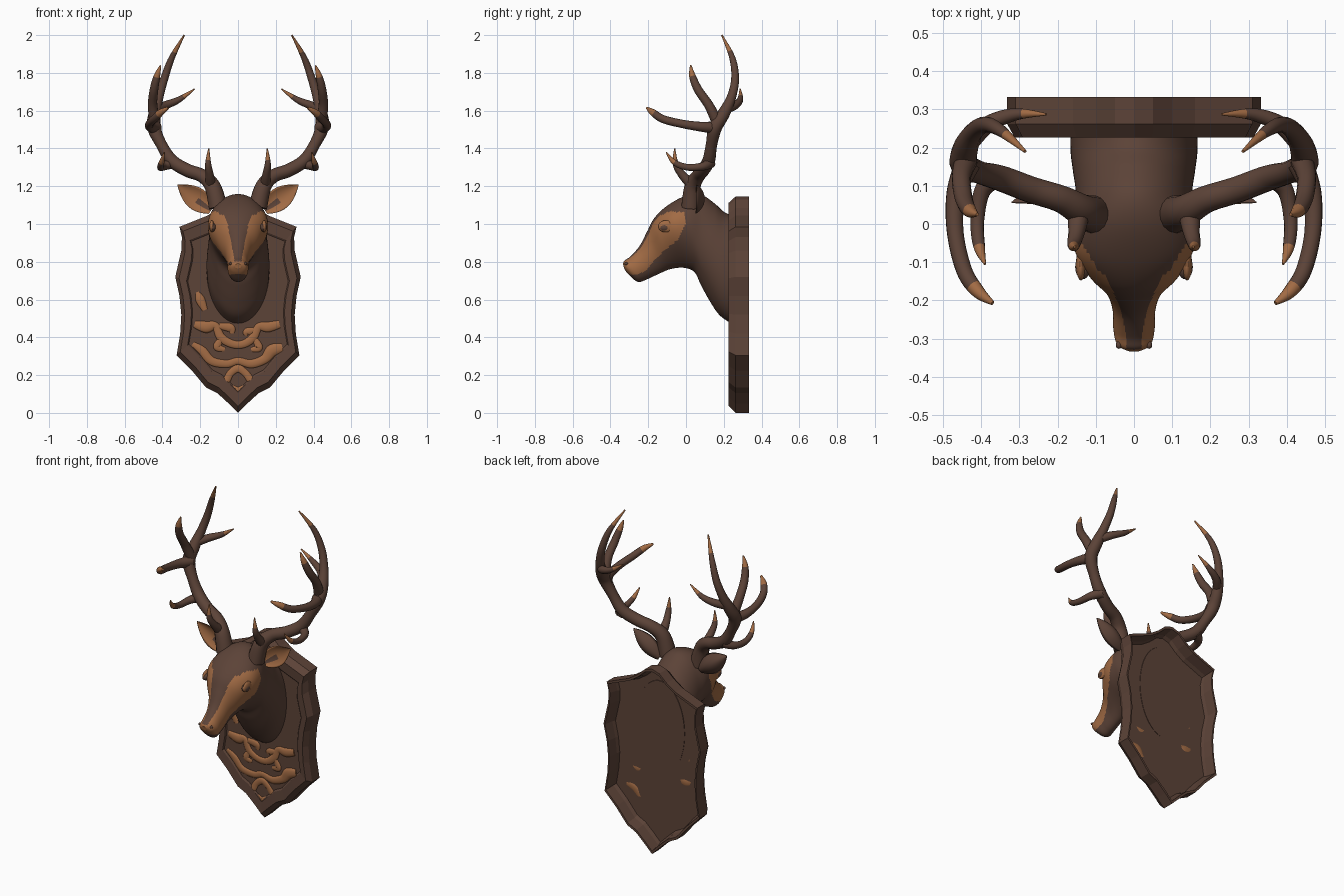
import bpy, bmesh, math
from mathutils import Vector


def material(name, rgb):
    m = bpy.data.materials.new(name)
    m.diffuse_color = (*rgb, 1)
    return m


DARK = material("dark brown", (0.107, 0.056, 0.039))
TAN = material("light tan brown", (0.36, 0.147, 0.058))


def spline(pts, n):
    """Catmull-Rom through tuples of any length, n steps per span."""
    p = [pts[0]] + list(pts) + [pts[-1]]
    out = []
    for i in range(1, len(p) - 2):
        for s in range(n):
            t = s / n
            out.append([0.5 * (2 * b + (c - a) * t + (2 * a - 5 * b + 4 * c - d) * t * t
                               + (3 * b - a - 3 * c + d) * t ** 3)
                        for a, b, c, d in zip(p[i - 1], p[i], p[i + 1], p[i + 2])])
    out.append(list(pts[-1]))
    return out


def loft(name, rings, rule=None, smooth=True, mirror=False):
    """Skin closed rings; rule(ring, segment, centre) gives the material index."""
    bm = bmesh.new()
    vs = [[bm.verts.new(p) for p in r] for r in rings]
    n = len(rings[0])
    for i in range(len(vs) - 1):
        for j in range(n):
            k = (j + 1) % n
            f = bm.faces.new((vs[i][j], vs[i][k], vs[i + 1][k], vs[i + 1][j]))
            if rule:
                f.material_index = rule(i, j, f.calc_center_median())
    for i in (0, -1):
        f = bm.faces.new(vs[i])
        if rule:
            f.material_index = rule(len(vs) - 1 if i else 0, 0, f.calc_center_median())
    bmesh.ops.recalc_face_normals(bm, faces=bm.faces)
    me = bpy.data.meshes.new(name)
    bm.to_mesh(me)
    bm.free()
    me.materials.append(DARK)
    me.materials.append(TAN)
    for f in me.polygons:
        f.use_smooth = smooth and len(f.vertices) == 4
    ob = bpy.data.objects.new(name, me)
    bpy.context.collection.objects.link(ob)
    if mirror:
        m = ob.modifiers.new("mirror", "MIRROR")
        m.use_mirror_merge = False
    return ob


def tube(name, pts, tip=1.0, flat=None, mirror=True, seg=14):
    """Tapered tube along (x, y, z, radius); the part beyond tip is tan."""
    path = spline(pts, 8)
    pos = [Vector(p[:3]) for p in path]
    rings, last, side = [], None, None
    for i, p in enumerate(pos):
        d = (pos[min(i + 1, len(pos) - 1)] - pos[max(i - 1, 0)]).normalized()
        if side is None:
            side = d.orthogonal().normalized()
        else:
            side = (last.rotation_difference(d) @ side).normalized()
        last = d
        up = d.cross(side)
        ring = []
        for j in range(seg):
            a = 2 * math.pi * j / seg
            v = (side * math.cos(a) + up * math.sin(a)) * max(path[i][3], 0.002)
            if flat:
                v.y *= flat
            ring.append(p + v)
        rings.append(ring)
    return loft(name, rings, lambda i, j, c: int(i >= tip * (len(pos) - 1)), mirror=mirror)


# Plaque: shield outline, chamfered rim, thin panel, open hollow back
half = [(0, 1.145), (0.05, 1.13), (0.10, 1.085), (0.16, 1.045), (0.31, 0.985), (0.297, 0.93),
        (0.30, 0.86), (0.332, 0.72), (0.31, 0.62), (0.30, 0.52), (0.306, 0.42), (0.325, 0.305),
        (0.245, 0.225), (0.17, 0.135), (0.11, 0.105), (0.05, 0.05), (0, 0.0)]
outline = half + [(-x, z) for x, z in half[-2:0:-1]]


def shield(s, y):
    return [(x * s, y, 0.6 + (z - 0.6) * s) for x, z in outline]


loft("plaque", [shield(0.93, 0.249), shield(0.95, 0.27), shield(0.97, 0.333), shield(1, 0.333),
                shield(1, 0.262), shield(0.94, 0.226), shield(0.82, 0.23), shield(0.80, 0.237)],
     smooth=False)

# Carved scroll ornament on the lower panel
Y = 0.239
scrolls = [
    [(-0.23, 0.47, .02), (-0.17, 0.455, .032), (-0.12, 0.46, .022), (-0.09, 0.40, .024), (-0.03, 0.365, .022),
     (0.03, 0.365, .022), (0.08, 0.40, .024), (0.11, 0.455, .022), (0.16, 0.455, .028), (0.22, 0.47, .022)],
    [(-0.24, 0.365, .014), (-0.19, 0.33, .024), (-0.14, 0.275, .024), (-0.06, 0.26, .022), (0, 0.275, .02),
     (0.07, 0.26, .024), (0.14, 0.285, .026), (0.18, 0.33, .034), (0.235, 0.345, .026)],
    [(-0.18, 0.205, .012), (-0.12, 0.19, .022), (-0.07, 0.165, .022), (-0.04, 0.21, .02), (0, 0.235, .022),
     (0.04, 0.21, .02), (0.08, 0.165, .022), (0.13, 0.19, .02)],
    [(-0.10, 0.46, .018), (-0.04, 0.45, .024), (-0.03, 0.42, .012)],
    [(0.11, 0.44, .014), (0.05, 0.43, .022), (0.04, 0.41, .01)],
    [(0.09, 0.39, .016), (0.11, 0.345, .022), (0.07, 0.335, .012)],
    [(-0.09, 0.39, .016), (-0.11, 0.35, .022), (-0.07, 0.335, .012)],
    [(-0.215, 0.64, .01), (-0.20, 0.60, .026), (-0.175, 0.545, .016)],
    [(-0.03, 0.14, .01), (0, 0.12, .018), (0.03, 0.14, .01)],
]
for s in scrolls:
    tube("scroll_ornament", [(x, Y, z, r) for x, z, r in s], tip=0, flat=0.4, mirror=False, seg=10)

# Head and neck: sections as top y, top z, bottom y, bottom z, half width, top heaviness
sections = [
    (-0.334, 0.790, -0.328, 0.765, 0.018, 0), (-0.324, 0.808, -0.306, 0.735, 0.044, 0),
    (-0.295, 0.828, -0.255, 0.694, 0.054, 0), (-0.245, 0.885, -0.205, 0.708, 0.056, 0),
    (-0.205, 0.962, -0.140, 0.738, 0.072, 0.15), (-0.165, 1.035, -0.080, 0.762, 0.112, 0.3),
    (-0.095, 1.100, -0.010, 0.768, 0.148, 0.35), (0.0, 1.150, 0.045, 0.745, 0.155, 0.2),
    (0.08, 1.155, 0.08, 0.675, 0.152, 0.05), (0.15, 1.11, 0.13, 0.585, 0.160, 0),
    (0.20, 1.065, 0.18, 0.515, 0.166, 0), (0.252, 1.04, 0.252, 0.465, 0.166, 0)]
SEG = 96
rings = []
for ty, tz, by, bz, w, k in spline(sections, 9):
    ring = []
    for j in range(SEG):
        a = 2 * math.pi * j / SEG
        s, c = math.sin(a), math.cos(a)
        ring.append((w * c * (1 + k * s), (ty + by) / 2 + (ty - by) / 2 * s,
                     (tz + bz) / 2 + (tz - bz) / 2 * s))
    rings.append(ring)

# Face patch seen from the side: around the eye and down to the nose
patch = [(-0.01, 1.06), (0.0, 1.0), (-0.04, 0.92), (-0.11, 0.865), (-0.165, 0.81), (-0.215, 0.75),
         (-0.265, 0.73), (-0.35, 0.74), (-0.35, 0.83), (-0.29, 0.845), (-0.25, 0.91),
         (-0.19, 0.99), (-0.145, 1.04), (-0.085, 1.068)]


def in_patch(y, z):
    hit = False
    for (y1, z1), (y2, z2) in zip(patch, patch[1:] + patch[:1]):
        if (z1 > z) != (z2 > z) and y < (y2 - y1) * (z - z1) / (z2 - z1) + y1:
            hit = not hit
    return hit


def face_rule(i, j, c):
    clear = abs(c.x) > 0.02 + 0.2 * max(0, c.z - 0.82) or (c.y < -0.30 and c.z < 0.80)
    return int(clear and in_patch(c.y, c.z))


loft("head_and_neck", rings, face_rule)


def blob(name, y, z, size, idx):
    """Small ellipsoid pair set on the head surface at side position y, z."""
    p = min((q for r in rings for q in r if q[0] > 0.005),
            key=lambda q: (q[1] - y) ** 2 + (q[2] - z) ** 2)
    rs = []
    for i in range(1, 14):
        a = math.pi * i / 14
        rs.append([(p[0] + size[0] * math.sin(a) * math.cos(b), p[1] + size[1] * math.sin(a) * math.sin(b),
                    p[2] + size[2] * math.cos(a)) for b in (2 * math.pi * j / 20 for j in range(20))])
    loft(name, rs, lambda i, j, c: idx, mirror=True)


blob("eyelid", -0.105, 0.985, (0.013, 0.043, 0.032), 1)
blob("eye", -0.108, 0.982, (0.020, 0.032, 0.023), 0)
blob("nostril", -0.318, 0.79, (0.008, 0.010, 0.008), 0)

# Ears: cupped leaf, tan inside and dark outside
A, B = Vector((0.14, 0.05, 1.075)), Vector((0.32, 0.055, 1.207))
across = Vector((-(B.z - A.z), 0, B.x - A.x)).normalized()
N, ear = 12, []
for i in range(25):
    t = i / 24
    h = 0.06 * max(math.sin(math.pi * (0.13 + 0.865 * t)), 0.01) ** 0.9
    mid, ring = A.lerp(B, t), []
    for j in range(2 * N):
        front = j <= N
        u = -1 + 2 * j / N if front else 3 - 2 * j / N
        cup = (1 - u * u) * h / 0.06
        ring.append(mid + across * (u * h) + Vector((0, 0.022 * cup if front else 0.045 * cup + 0.002, 0)))
    ear.append(ring)
loft("ear", ear, lambda i, j, c: int(j < N and not (4 <= j < 7 and i < 10)), mirror=True)

# Antlers: main beam plus five tines, each as x, y, z, radius
tube("antler_beam", [(0.105, 0.025, 1.09, .05), (0.135, 0.035, 1.20, .043), (0.19, 0.065, 1.255, .036),
                     (0.27, 0.09, 1.285, .035), (0.35, 0.12, 1.335, .034), (0.405, 0.135, 1.42, .030),
                     (0.445, 0.155, 1.51, .036), (0.44, 0.20, 1.585, .033), (0.42, 0.24, 1.67, .025),
                     (0.39, 0.26, 1.77, .021), (0.35, 0.245, 1.88, .016), (0.285, 0.19, 2.0, .004)], 0.93)
tines = {
    "brow_tine": [(0.145, 0.03, 1.21, .03), (0.15, -0.02, 1.26, .022), (0.158, -0.055, 1.32, .016),
                  (0.155, -0.06, 1.40, .003)],
    "second_tine": [(0.345, 0.13, 1.325, .03), (0.395, 0.09, 1.305, .022), (0.41, 0.01, 1.30, .018),
                    (0.405, -0.06, 1.325, .015), (0.39, -0.105, 1.38, .003)],
    "forward_tine": [(0.435, 0.16, 1.51, .034), (0.465, 0.08, 1.515, .026), (0.468, -0.02, 1.53, .022),
                     (0.445, -0.12, 1.555, .021), (0.41, -0.175, 1.59, .018), (0.37, -0.207, 1.615, .006)],
    "inner_tine": [(0.43, 0.215, 1.61, .026), (0.38, 0.262, 1.63, .022), (0.31, 0.287, 1.66, .016),
                   (0.23, 0.287, 1.715, .003)],
    "upper_tine": [(0.44, 0.165, 1.54, .03), (0.452, 0.12, 1.63, .025), (0.445, 0.065, 1.71, .023),
                   (0.43, 0.035, 1.78, .018), (0.41, 0.025, 1.84, .004)],
}
for name, pts in tines.items():
    tube(name, pts, 0.74)
